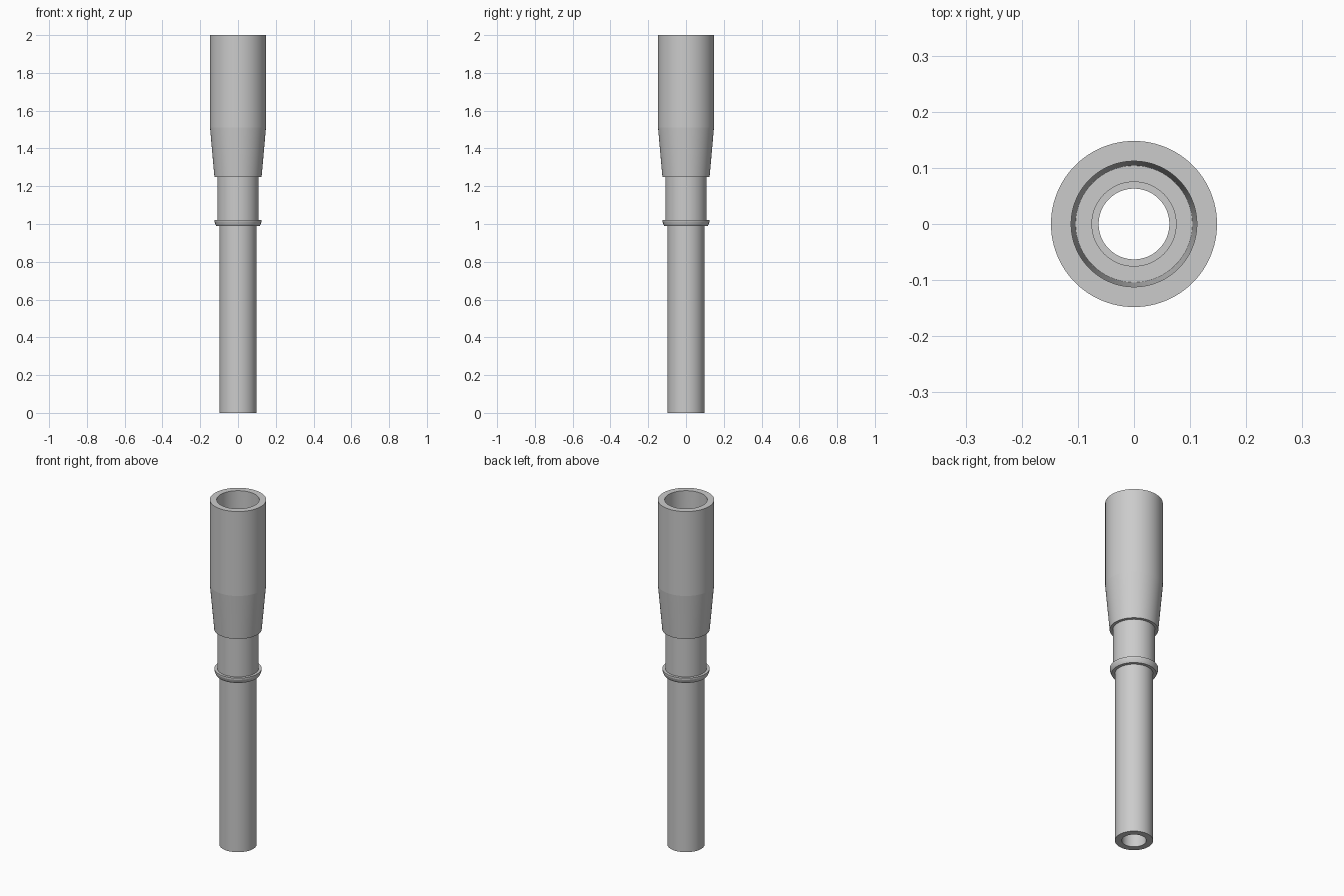
import bpy
import math

SEGMENTS = 96

cube = bpy.data.objects.get("Cube")
if cube:
    bpy.data.objects.remove(cube, do_unlink=True)

grey = bpy.data.materials.new("plain grey")
grey.use_nodes = True
colour = (0.6, 0.6, 0.6, 1)
grey.diffuse_color = colour
grey.node_tree.nodes["Principled BSDF"].inputs["Base Color"].default_value = colour


def lathe(name, profile):
    """Revolve a closed (radius, height) profile, listed anticlockwise, about z."""
    n = len(profile)
    verts, faces = [], []
    for s in range(SEGMENTS):
        a = math.tau * s / SEGMENTS
        verts += [(r * math.cos(a), r * math.sin(a), z) for r, z in profile]
        here, there = s * n, (s + 1) % SEGMENTS * n
        for i in range(n):
            j = (i + 1) % n
            faces.append((here + i, there + i, there + j, here + j))
    mesh = bpy.data.meshes.new(name)
    mesh.from_pydata(verts, [], faces)
    mesh.materials.append(grey)
    obj = bpy.data.objects.new(name, mesh)
    bpy.context.collection.objects.link(obj)
    bpy.ops.object.select_all(action="DESELECT")
    obj.select_set(True)
    bpy.context.view_layer.objects.active = obj
    bpy.ops.object.shade_smooth_by_angle(angle=math.radians(4.5))
    return obj


# Hollow body: lower tube, neck and tapered sleeve, then the stepped bore downwards
lathe("hollow_body", [
    (0.063, 0), (0.098, 0), (0.098, 1.0), (0.109, 1.0),
    (0.109, 1.25), (0.125, 1.25), (0.148, 1.51), (0.148, 2.0),
    (0.112, 2.0), (0.112, 1.51), (0.104, 1.29), (0.075, 1.29),
    (0.075, 1.0), (0.063, 1.0),
])

# Thin collar with a chamfered underside
lathe("collar", [
    (0.09, 0.99), (0.115, 0.99), (0.12, 1.0),
    (0.124, 1.012), (0.124, 1.022), (0.09, 1.022),
])
